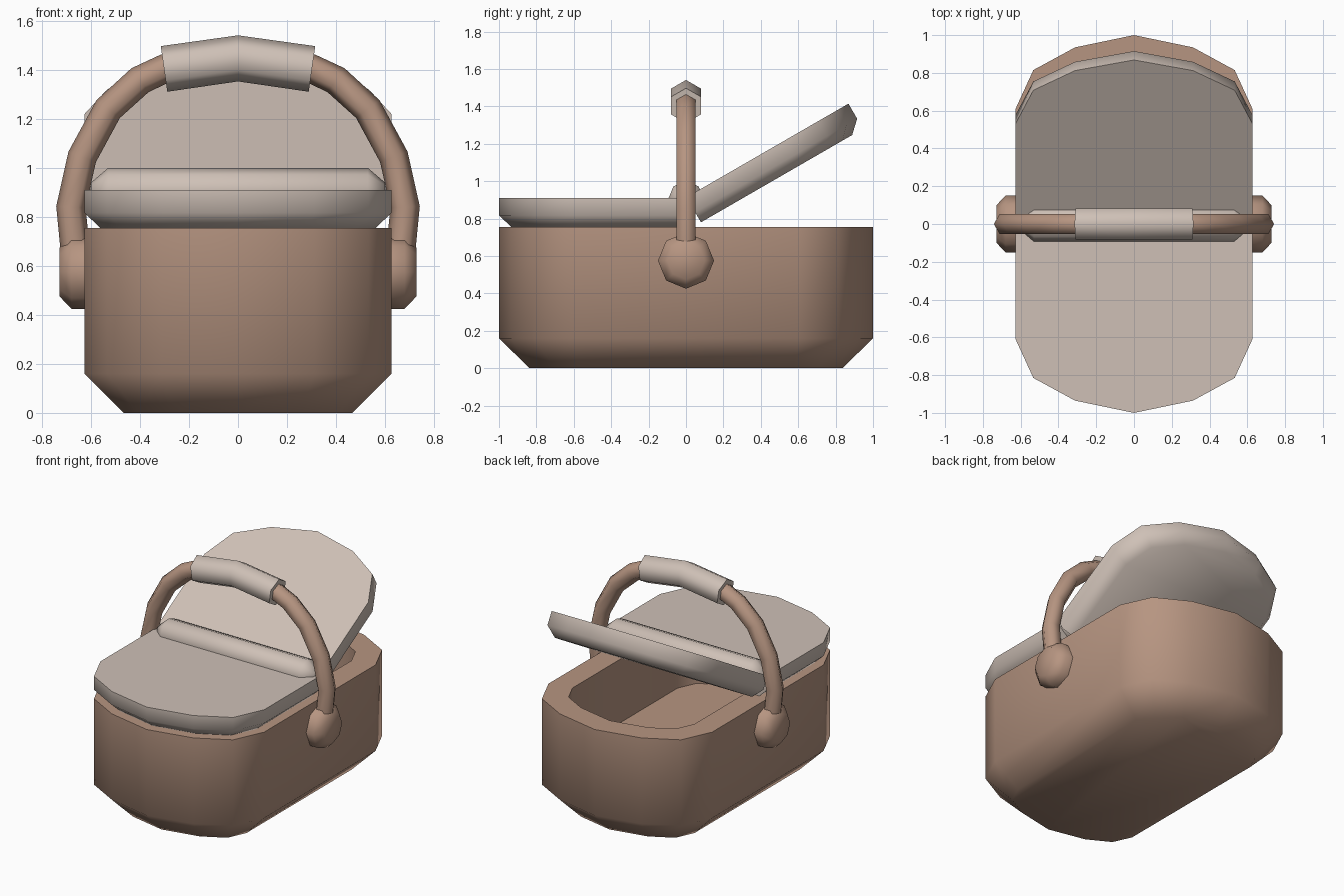
import bpy, bmesh
from math import cos, sin, pi, radians
from mathutils import Vector, Matrix

if "Cube" in bpy.data.objects:
    bpy.data.objects.remove(bpy.data.objects["Cube"])


def material(name, rgb):
    m = bpy.data.materials.new(name)
    m.use_nodes = True
    m.diffuse_color = (*rgb, 1)
    bsdf = next(n for n in m.node_tree.nodes if n.type == 'BSDF_PRINCIPLED')
    bsdf.inputs["Base Color"].default_value = (*rgb, 1)
    return m


BROWN = material("warm brown", (0.47, 0.30, 0.22))
PALE = material("pale taupe", (0.62, 0.53, 0.47))


def loft(name, rings, mat, matrix=Matrix()):
    """Skin a list of equal-length point rings and cap both ends."""
    bm = bmesh.new()
    loops = [[bm.verts.new(p) for p in ring] for ring in rings]
    n = len(loops[0])
    for a, b in zip(loops, loops[1:]):
        for i in range(n):
            j = (i + 1) % n
            bm.faces.new((a[i], a[j], b[j], b[i]))
    bm.faces.new(loops[0][::-1])
    bm.faces.new(loops[-1])
    bm.transform(matrix)
    bmesh.ops.recalc_face_normals(bm, faces=bm.faces)
    mesh = bpy.data.meshes.new(name)
    bm.to_mesh(mesh)
    bm.free()
    mesh.materials.append(mat)
    ob = bpy.data.objects.new(name, mesh)
    bpy.context.collection.objects.link(ob)
    bpy.ops.object.select_all(action='DESELECT')
    bpy.context.view_layer.objects.active = ob
    ob.select_set(True)
    bpy.ops.object.shade_smooth_by_angle(angle=radians(65))
    return ob


# Rounded-end outline shared by basket and lids
QUARTER = [(0.627, 0.61), (0.533, 0.815), (0.312, 0.935)]
ARC = [Vector(p) for p in QUARTER + [(0, 1)] + [(-x, y) for x, y in QUARTER[::-1]]]
OUTLINE = ARC + [-p for p in ARC]


def inset(d):
    """Mitred inward offset of the outline."""
    out = []
    for i, p in enumerate(OUTLINE):
        e1 = (p - OUTLINE[i - 1]).normalized()
        e2 = (OUTLINE[(i + 1) % len(OUTLINE)] - p).normalized()
        n1, n2 = Vector((-e1.y, e1.x)), Vector((-e2.y, e2.x))
        out.append(p + (n1 + n2) * d / (1 + n1.dot(n2)))
    return out


def full(d, z):
    return [(p.x, p.y, z) for p in inset(d)]


def half(d, z):
    arc = inset(d)[:len(ARC)]
    return [(arc[0].x, 0, z)] + [(p.x, p.y, z) for p in arc] + [(arc[-1].x, 0, z)]


# Hollow basket with chamfered foot
loft("basket_body", [full(0.16, 0), full(0, 0.16), full(0, 0.755),
                     full(0.16, 0.755), full(0.16, 0.315)], BROWN)

# Two half lids, one closed and one raised
lid = [half(0.065, 0), half(0, 0.062), half(0, 0.155)]
loft("closed_lid", lid, PALE, Matrix.Translation((0, 0, 0.755)) @ Matrix.Rotation(pi, 4, 'Z'))
loft("raised_lid", lid, PALE,
     Matrix.Translation((0, 0.08, 0.78)) @ Matrix.Rotation(radians(30), 4, 'X'))


def disc(x, z, r, sides=8):
    return [(x, r * sin(2 * pi * k / sides), z + r * cos(2 * pi * k / sides))
            for k in range(sides)]


# Hinge bar across the middle
loft("hinge_bar", [disc(x, 0.905, r) for x, r in
                   ((-0.6, 0.035), (-0.53, 0.095), (0.53, 0.095), (0.6, 0.035))], PALE)

# Side knobs
for side, name in ((1, "left_knob"), (-1, "right_knob")):
    loft(name, [disc(side * x, 0.575, r) for x, r in
                ((0.6, 0.15), (0.68, 0.15), (0.728, 0.1))], BROWN)


def tube(name, half_path, r, mat, sides=6):
    """Sweep a hexagon along a mirrored path in the XZ plane."""
    path = [Vector((x, 0, z)) for x, z in half_path]
    path += [Vector((-p.x, 0, p.z)) for p in path[-2::-1]]
    rings = []
    for i, p in enumerate(path):
        t = (path[min(i + 1, len(path) - 1)] - path[max(i - 1, 0)]).normalized()
        n = Vector((t.z, 0, -t.x))
        rings.append([p + n * r * cos(2 * pi * k / sides)
                      + Vector((0, r * sin(2 * pi * k / sides), 0)) for k in range(sides)])
    return loft(name, rings, mat)


# Arched handle and its grip
tube("handle", [(0.66, 0.62), (0.682, 0.84), (0.636, 1.045), (0.53, 1.24),
                (0.4, 1.358), (0.3, 1.405), (0, 1.447)], 0.06, BROWN)
tube("handle_grip", [(0.302, 1.404), (0, 1.447)], 0.094, PALE)
